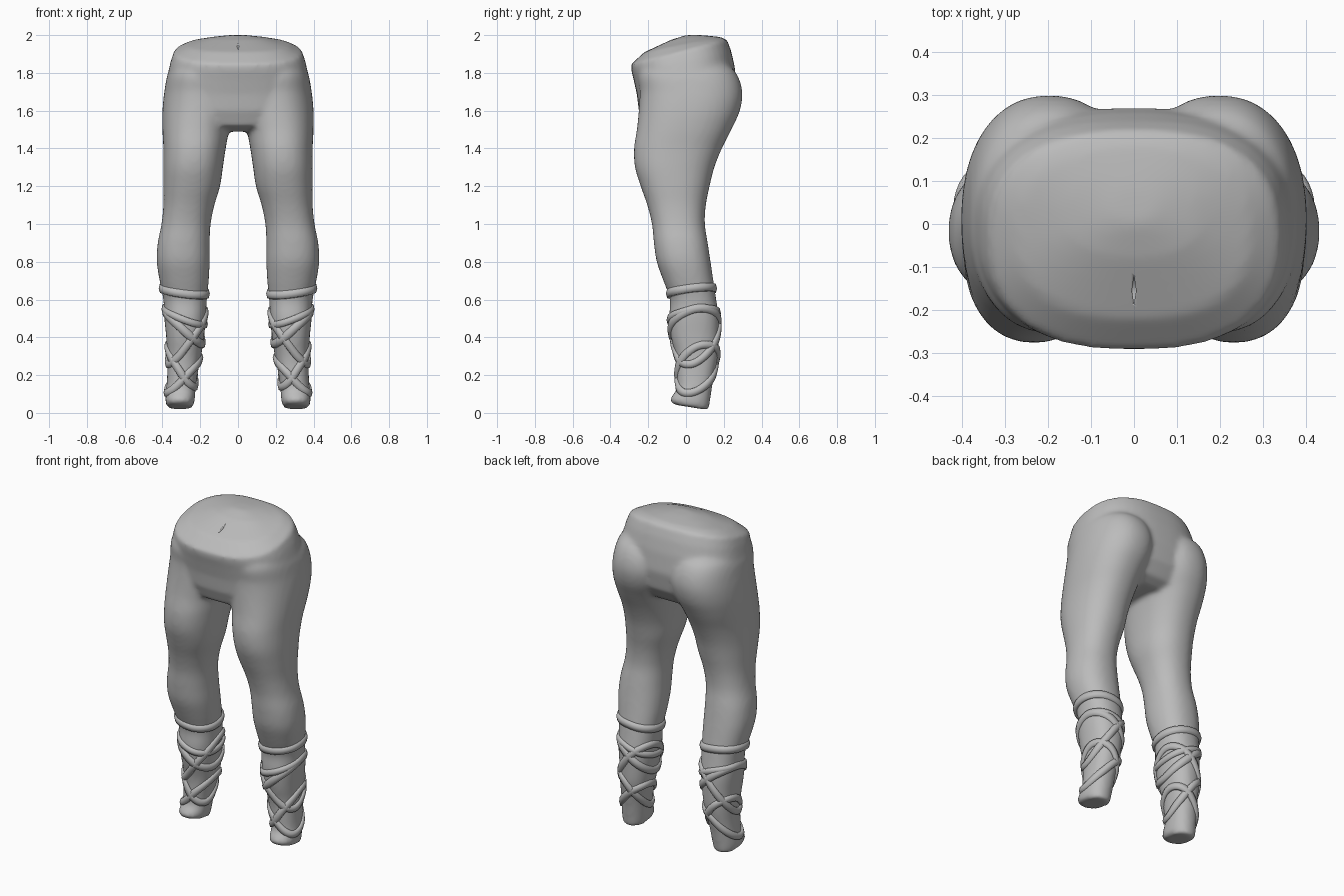
import bpy
import bmesh
from math import cos, sin, pi
from mathutils import Vector

cube = bpy.data.objects.get("Cube")
if cube:
    bpy.data.objects.remove(cube)

cloth = bpy.data.materials.new("grey cloth")
cloth.use_nodes = True
GREY = (0.5, 0.5, 0.5, 1)
cloth.diffuse_color = GREY
cloth.node_tree.nodes["Principled BSDF"].inputs["Base Color"].default_value = GREY

# Leg sections: height, inner x, outer x, front y, back y
LEG = [
    (0.03, 0.24, 0.375, -0.07, 0.12),
    (0.06, 0.23, 0.385, -0.085, 0.125),
    (0.12, 0.225, 0.38, -0.05, 0.135),
    (0.2, 0.215, 0.375, -0.05, 0.15),
    (0.3, 0.195, 0.375, -0.055, 0.17),
    (0.4, 0.18, 0.38, -0.08, 0.175),
    (0.5, 0.17, 0.39, -0.09, 0.175),
    (0.6, 0.165, 0.395, -0.085, 0.16),
    (0.7, 0.155, 0.415, -0.12, 0.145),
    (0.8, 0.15, 0.43, -0.155, 0.13),
    (0.9, 0.15, 0.425, -0.17, 0.115),
    (1.0, 0.145, 0.405, -0.18, 0.1),
    (1.1, 0.125, 0.395, -0.205, 0.105),
    (1.2, 0.095, 0.395, -0.24, 0.125),
    (1.3, 0.08, 0.395, -0.27, 0.15),
    (1.4, 0.065, 0.395, -0.275, 0.19),
    (1.5, 0.045, 0.4, -0.26, 0.24),
    (1.6, 0.01, 0.4, -0.25, 0.285),
    (1.7, 0.0, 0.39, -0.245, 0.298),
    (1.8, 0.02, 0.37, -0.25, 0.265),
    (1.86, 0.06, 0.33, -0.2, 0.2),
]
# Hip sections: height, half width, front y, back y, slope towards the front
HIPS = [
    (1.49, 0.22, -0.14, 0.14, 0),
    (1.52, 0.33, -0.22, 0.2, 0),
    (1.6, 0.385, -0.25, 0.25, 0),
    (1.7, 0.387, -0.26, 0.27, 0.05),
    (1.8, 0.37, -0.278, 0.258, 0.12),
    (1.86, 0.356, -0.288, 0.24, 0.2),
    (1.91, 0.338, -0.293, 0.217, 0.26),
    (1.95, 0.27, -0.22, 0.18, 0.2),
    (1.985, 0.15, -0.08, 0.13, 0.1),
    (2.0, 0.05, 0, 0.08, 0),
]
SEGMENTS = 48


def oval(z, x0, x1, y0, y1, a, power, slope=0):
    """Point at angle a on a rounded section."""
    c, s = cos(a), sin(a)
    k = (abs(c) ** power + abs(s) ** power) ** (-1 / power)
    dy = s * k * (y1 - y0) / 2
    return Vector(((x0 + x1) / 2 + c * k * (x1 - x0) / 2, (y0 + y1) / 2 + dy, z + slope * dy))


def leg_section(z):
    """Smoothly interpolated leg section at height z."""
    i = max([j for j in range(len(LEG) - 1) if LEG[j][0] <= z], default=0)
    a, b = LEG[i], LEG[i + 1]
    before, after = LEG[max(i - 1, 0)], LEG[min(i + 2, len(LEG) - 1)]
    h = b[0] - a[0]
    t = (z - a[0]) / h
    out = []
    for k in range(1, 5):
        m0 = (b[k] - before[k]) / (b[0] - before[0]) * h
        m1 = (after[k] - a[k]) / (after[0] - a[0]) * h
        out.append((2*t**3 - 3*t*t + 1) * a[k] + (t**3 - 2*t*t + t) * m0
                   + (3*t*t - 2*t**3) * b[k] + (t**3 - t*t) * m1)
    return out


def leg_point(z, a, slope=0):
    return oval(z, *leg_section(z), a, 2.25, slope)


def loft(bm, rings, closed=False):
    """Skin a list of rings, capping the ends or joining them up."""
    loops = [[bm.verts.new(p) for p in ring] for ring in rings]
    n = len(loops[0])
    pairs = list(zip(loops, loops[1:]))
    if closed:
        pairs.append((loops[-1], loops[0]))
    else:
        bm.faces.new(loops[0])
        bm.faces.new(loops[-1])
    for lo, hi in pairs:
        for i in range(n):
            j = (i + 1) % n
            bm.faces.new((lo[i], lo[j], hi[j], hi[i]))


def make_object(name, bm):
    bmesh.ops.recalc_face_normals(bm, faces=bm.faces)
    for f in bm.faces:
        f.smooth = True
    mesh = bpy.data.meshes.new(name)
    bm.to_mesh(mesh)
    bm.free()
    mesh.materials.append(cloth)
    ob = bpy.data.objects.new(name, mesh)
    bpy.context.collection.objects.link(ob)
    return ob


def flip(p, side):
    return Vector((p.x * side, p.y, p.z))


ANGLES = [2 * pi * i / SEGMENTS for i in range(SEGMENTS)]

# Trousers: two legs and the hips fused into one skin
bm = bmesh.new()
low, high = LEG[0][0], LEG[-1][0]
steps = 70
for side in (1, -1):
    rings = []
    for i in range(steps + 1):
        z = low + (high - low) * i / steps
        tilt = -0.2 * max(0, 1 - z / 0.15)
        rings.append([flip(leg_point(z, a, tilt), side) for a in ANGLES])
    loft(bm, rings)
loft(bm, [[oval(z, -w, w, y0, y1, a, 2.5, slope) for a in ANGLES]
          for z, w, y0, y1, slope in HIPS])
trousers = make_object("trousers", bm)
remesh = trousers.modifiers.new("fuse", 'REMESH')
remesh.mode = 'VOXEL'
remesh.voxel_size = 0.013
remesh.use_smooth_shade = True
smooth = trousers.modifiers.new("soften", 'SMOOTH')
smooth.factor = 0.5
smooth.iterations = 8

# Small slit in the waist cap
bm = bmesh.new()
slit = [(0.005, -0.155), (0, -0.12), (-0.005, -0.155), (0, -0.185)]
loft(bm, [[Vector((x, y, z)) for x, y in slit] for z in (1.9, 2.1)])
cutter = make_object("slit_cutter", bm)
cutter.hide_render = True
cutter.hide_viewport = True
cutter.display_type = 'WIRE'
cut = trousers.modifiers.new("slit", 'BOOLEAN')
cut.operation = 'DIFFERENCE'
cut.object = cutter

# Shin wraps: middle height, rise to the outside, rise to the back, half width
WRAPS = {
    "top_wrap": (0.645, 0.015, 0.015, 0.024),
    "upper_wrap": (0.46, 0.09, 0.03, 0.024),
    "crossing_wrap": (0.4, -0.13, 0.06, 0.022),
    "second_wrap": (0.51, 0.04, 0.02, 0.02),
    "lower_wrap": (0.25, 0.1, 0.05, 0.022),
    "ankle_wrap": (0.2, -0.09, 0.03, 0.022),
}
PROFILE = [(-1, -0.01), (-0.85, 0.008), (0, 0.013), (0.85, 0.008), (1, -0.01)]
for label, side in (("left", 1), ("right", -1)):
    for name, (z, rise_x, rise_y, width) in WRAPS.items():
        path = [leg_point(z + rise_x * cos(a) + rise_y * sin(a), a) for a in ANGLES]
        rings = []
        for i, a in enumerate(ANGLES):
            along = (path[(i + 1) % SEGMENTS] - path[i - 1]).normalized()
            out = Vector((cos(a), sin(a), 0))
            out = (out - along * out.dot(along)).normalized()
            across = out.cross(along)
            rings.append([flip(path[i] + across * width * u + out * v, side)
                          for u, v in PROFILE])
        bm = bmesh.new()
        loft(bm, rings, closed=True)
        make_object(label + "_" + name, bm)
